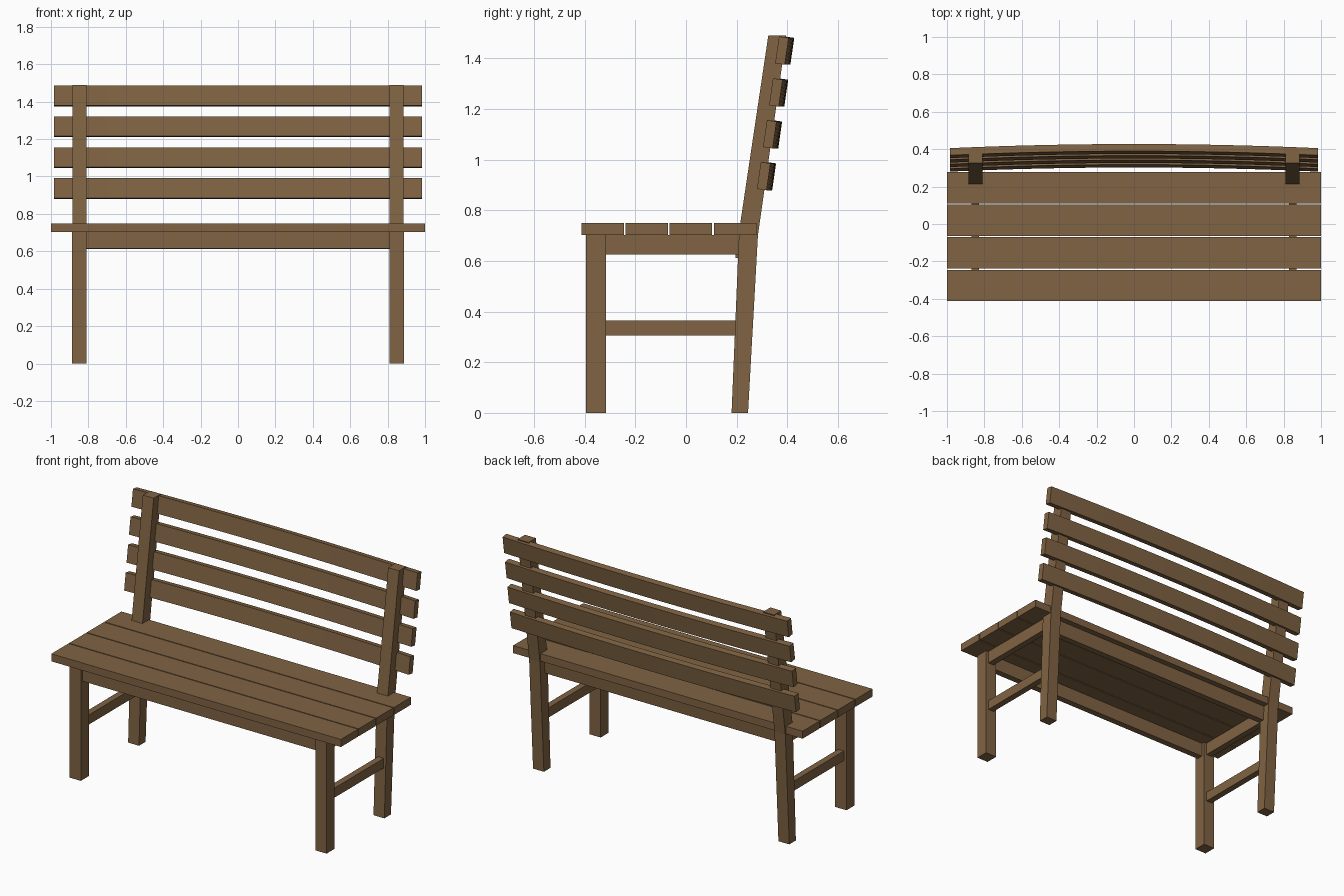
import bpy, bmesh, math

cube = bpy.data.objects.get("Cube")
if cube:
    bpy.data.objects.remove(cube, do_unlink=True)

# Single stained timber colour
wood = bpy.data.materials.new("brown_wood")
wood.use_nodes = True
colour = (0.215, 0.125, 0.056, 1)
wood.diffuse_color = colour
wood.node_tree.nodes["Principled BSDF"].inputs["Base Color"].default_value = colour


def finish(name, bm):
    bmesh.ops.recalc_face_normals(bm, faces=bm.faces)
    mesh = bpy.data.meshes.new(name)
    bm.to_mesh(mesh)
    bm.free()
    mesh.materials.append(wood)
    obj = bpy.data.objects.new(name, mesh)
    bpy.context.collection.objects.link(obj)
    return obj


def side_profile(name, x0, x1, points):
    """Extrude a (y, z) outline along x."""
    bm = bmesh.new()
    face = bm.faces.new([bm.verts.new((x0, y, z)) for y, z in points])
    ext = bmesh.ops.extrude_face_region(bm, geom=[face])["geom"]
    moved = [v for v in ext if isinstance(v, bmesh.types.BMVert)]
    bmesh.ops.translate(bm, verts=moved, vec=(x1 - x0, 0, 0))
    return finish(name, bm)


def board(name, x0, x1, y0, y1, z0, z1):
    return side_profile(name, x0, x1, [(y0, z0), (y1, z0), (y1, z1), (y0, z1)])


# Seat planks
for i in range(4):
    y = -0.413 + i * 0.1743
    board(f"seat_plank_{i + 1}", -1, 1, y, y + 0.168, 0.703, 0.75)

# Legs, bent back posts, side rails and stretchers
leg_outline = [(0.18, 0), (0.245, 0), (0.284, 0.70), (0.396, 1.49),
               (0.325, 1.49), (0.21, 0.72)]
for side, s in (("left", 1), ("right", -1)):
    board(f"front_leg_{side}", s * 0.81, s * 0.888, -0.394, -0.315, 0, 0.703)
    side_profile(f"back_post_{side}", s * 0.81, s * 0.885, leg_outline)
    board(f"side_rail_{side}", s * 0.83, s * 0.87, -0.32, 0.21, 0.625, 0.703)
    board(f"stretcher_{side}", s * 0.83, s * 0.87, -0.32, 0.20, 0.305, 0.365)

# Long rails under the seat
board("front_rail", -0.82, 0.82, -0.375, -0.335, 0.615, 0.703)
side_profile("back_rail", -0.82, 0.82,
             [(0.195, 0.612), (0.235, 0.612), (0.242, 0.703), (0.202, 0.703)])

# Back slats, tilted with the posts and bowed rearward
LEAN, BOW, SEGMENTS = 0.145, 0.022, 16
for i in range(4):
    z = 0.935 + i * 0.1653
    y = 0.307 + i * 0.1653 * LEAN
    bm = bmesh.new()
    rings = []
    for k in range(SEGMENTS + 1):
        t = 2 * k / SEGMENTS - 1
        yc = y + BOW * (1 - t * t)
        rings.append([bm.verts.new((0.983 * t, yc + v * 0.019 + w * 0.053 * LEAN,
                                    z + w * 0.053 - v * 0.019 * LEAN))
                      for v, w in ((-1, -1), (1, -1), (1, 1), (-1, 1))])
    for a, b in zip(rings, rings[1:]):
        for j in range(4):
            n = (j + 1) % 4
            bm.faces.new((a[j], a[n], b[n], b[j]))
    bm.faces.new(rings[0])
    bm.faces.new(rings[-1])
    slat = finish(f"back_slat_{i + 1}", bm)
    bpy.context.view_layer.objects.active = slat
    slat.select_set(True)
    bpy.ops.object.shade_smooth_by_angle(angle=math.radians(30))
    slat.select_set(False)
